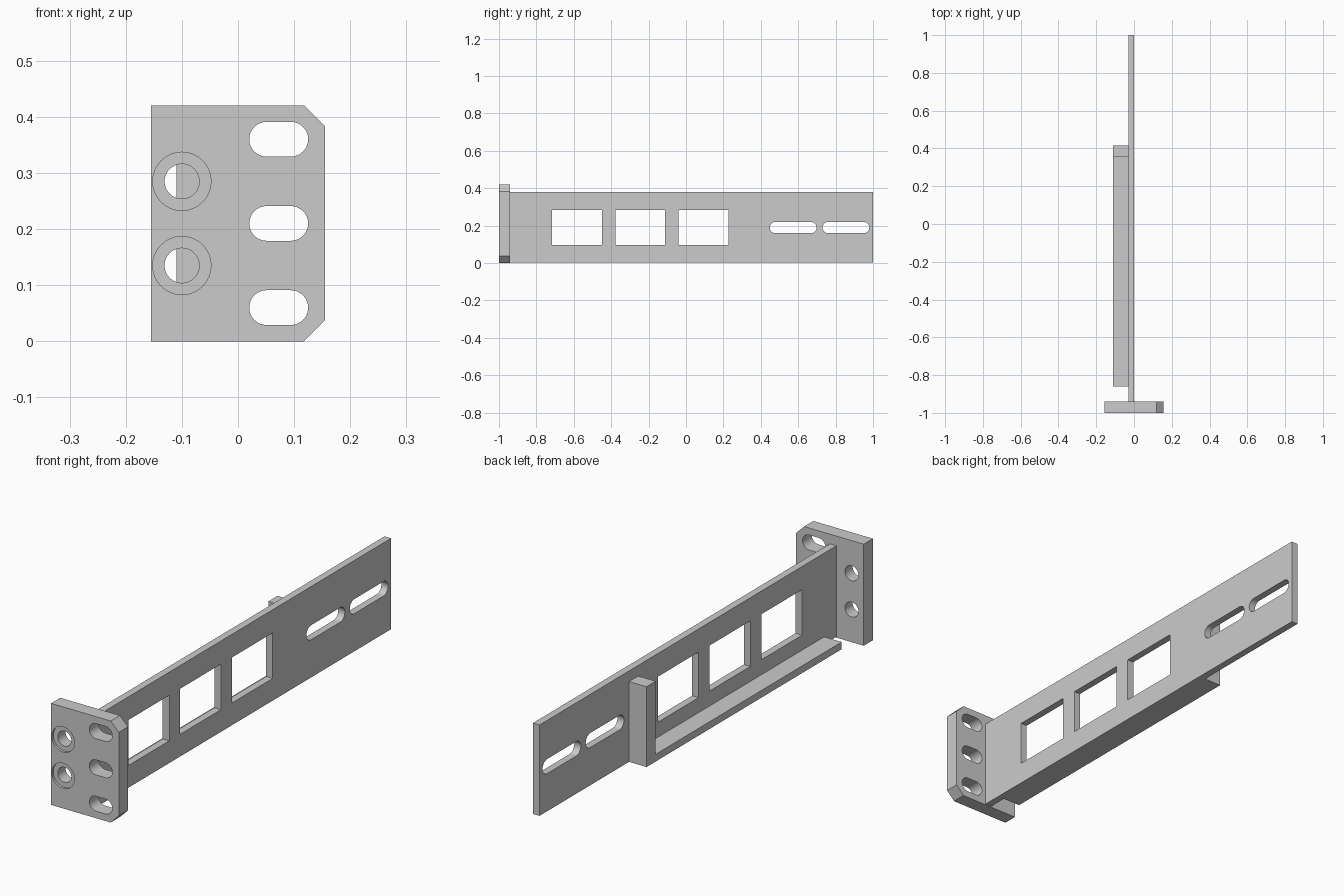
import bpy, bmesh
from math import pi, cos, sin, radians
from mathutils import Vector

cube = bpy.data.objects.get("Cube")
if cube:
    bpy.data.objects.remove(cube)

# Single grey metal finish
GREY = (0.6, 0.6, 0.6, 1)
metal = bpy.data.materials.new("grey metal")
metal.use_nodes = True
metal.diffuse_color = GREY
metal.node_tree.nodes["Principled BSDF"].inputs["Base Color"].default_value = GREY


def rect(u0, u1, v0, v1):
    return [(u0, v0), (u1, v0), (u1, v1), (u0, v1)]


def slot(u0, u1, v, r, n=16):
    """Rounded slot outline; a circle when its two end centres coincide."""
    ends = [(u1 - r, -pi / 2), (u0 + r, pi / 2)]
    same = u1 - u0 <= 2 * r + 1e-6
    return [(c + r * cos(a + pi * i / n), v + r * sin(a + pi * i / n))
            for c, a in ends for i in range(n if same else n + 1)]


def circle(u, v, r):
    return slot(u - r, u + r, v, r)


def prisms(name, axis, parts):
    """Extrude (outline, start, end) prisms along x or y; outlines lie in the other two axes."""
    bm = bmesh.new()
    for outline, a, b in parts:
        place = (lambda u, v: Vector((a, u, v))) if axis == "x" else (lambda u, v: Vector((u, a, v)))
        face = bm.faces.new([bm.verts.new(place(u, v)) for u, v in outline])
        new = bmesh.ops.extrude_face_region(bm, geom=[face])["geom"]
        shift = Vector((b - a, 0, 0)) if axis == "x" else Vector((0, b - a, 0))
        bmesh.ops.translate(bm, verts=[g for g in new if isinstance(g, bmesh.types.BMVert)], vec=shift)
    bmesh.ops.recalc_face_normals(bm, faces=bm.faces)
    mesh = bpy.data.meshes.new(name)
    bm.to_mesh(mesh)
    bm.free()
    mesh.materials.append(metal)
    obj = bpy.data.objects.new(name, mesh)
    bpy.context.collection.objects.link(obj)
    return obj


def select(obj):
    bpy.ops.object.select_all(action="DESELECT")
    obj.select_set(True)
    bpy.context.view_layer.objects.active = obj


def cut(obj, axis, parts):
    cutter = prisms("cutter", axis, parts)
    cutter.hide_render = True
    mod = obj.modifiers.new("holes", "BOOLEAN")
    mod.operation, mod.solver, mod.object = "DIFFERENCE", "EXACT", cutter
    select(obj)
    bpy.ops.object.modifier_apply(modifier=mod.name)
    bpy.data.objects.remove(cutter)
    bpy.ops.object.shade_smooth_by_angle(angle=radians(30))


# Front mounting plate with two chamfered corners
W, H, C = 0.155, 0.42, 0.037
outline = [(-W, 0), (W - C, 0), (W, C), (W, H - C), (W - C, H), (-W, H)]
front_plate = prisms("front_plate", "y", [(outline, -1, -0.94)])

# Three mounting slots, two screw holes and their shallow counterbores
cut(front_plate, "y", [(slot(0.02, 0.125, z, 0.031), -1.1, -0.9) for z in (0.06, 0.21, 0.36)]
    + [(circle(-0.1, z, 0.031), -1.1, -0.9) for z in (0.135, 0.285)])
cut(front_plate, "y", [(circle(-0.1, z, 0.052), -1.1, -0.99) for z in (0.135, 0.285)])

# Long side rail with three windows and two slots
BASE = 0.004
rail = prisms("side_rail", "x", [(rect(-0.94, 1, BASE, 0.38), -0.03, 0)])
cut(rail, "x", [(rect(y, y + 0.267, 0.096, 0.284), -0.1, 0.1) for y in (-0.716, -0.378, -0.04)]
    + [(slot(y, y + 0.25, 0.19, 0.03), -0.1, 0.1) for y in (0.448, 0.73)])

# Bottom support ledge and upright stop at its rear end
prisms("support_ledge", "x", [(rect(-0.86, 0.355, BASE, 0.034), -0.11, -0.03)])
prisms("rear_stop", "x", [(rect(0.355, 0.415, BASE, 0.336), -0.11, -0.03)])
